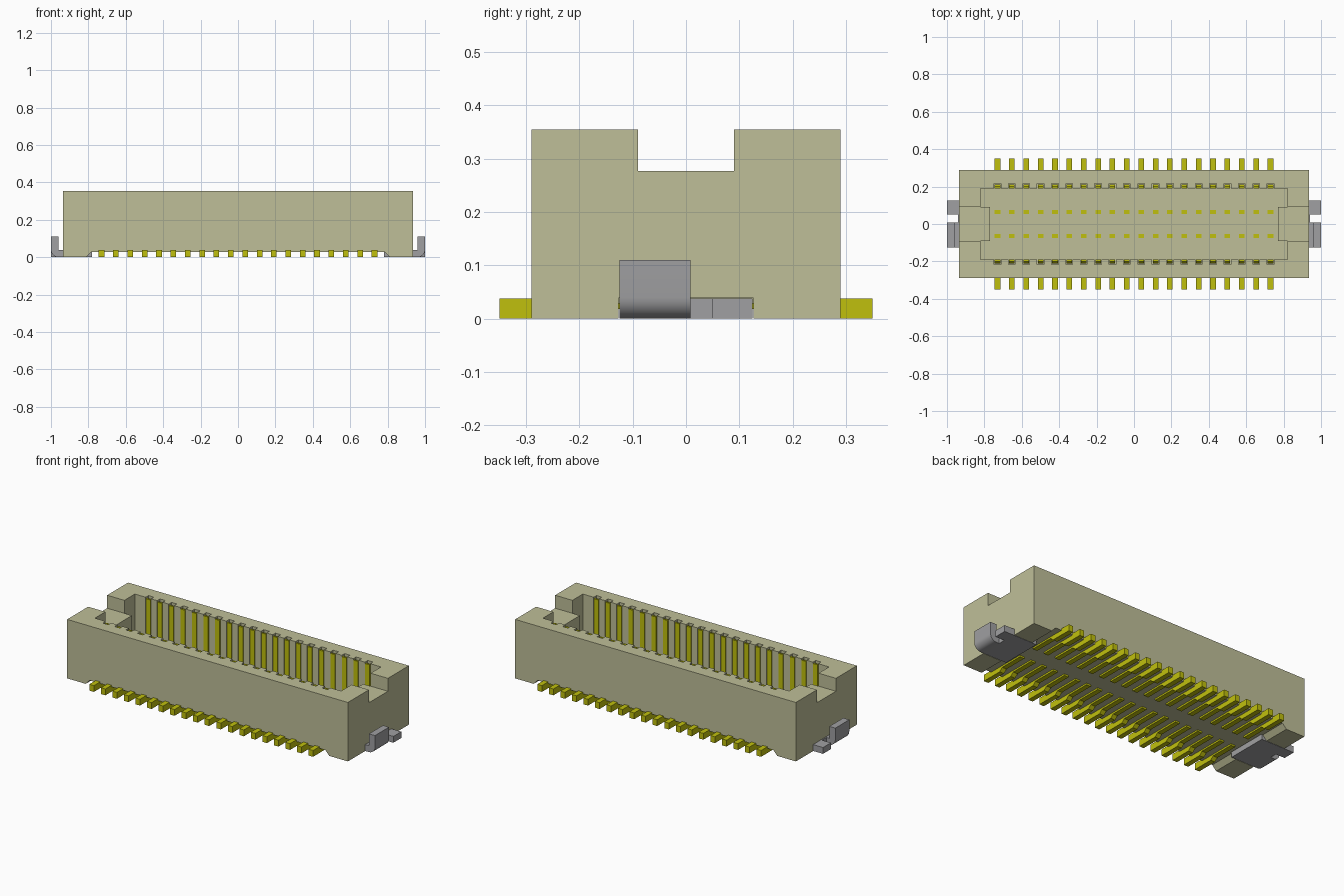
import bpy, bmesh, math
from mathutils import Vector

old = bpy.data.objects.get("Cube")
if old:
    bpy.data.objects.remove(old, do_unlink=True)


def material(name, rgb, rough=0.6):
    m = bpy.data.materials.new(name)
    m.use_nodes = True
    m.diffuse_color = (*rgb, 1)
    bsdf = m.node_tree.nodes["Principled BSDF"]
    bsdf.inputs["Base Color"].default_value = (*rgb, 1)
    bsdf.inputs["Roughness"].default_value = rough
    return m


BEIGE = material("beige plastic", (0.52, 0.52, 0.315))
GOLD = material("gold contact", (0.53, 0.53, 0.004))
GREY = material("grey metal", (0.35, 0.35, 0.36))


def prism(bm, pts, axis, lo, hi):
    """Extrude a 2D outline along an axis: x takes (y,z), y takes (x,z), z takes (x,y)."""
    def place(p, t):
        return {"x": (t, p[0], p[1]), "y": (p[0], t, p[1]), "z": (p[0], p[1], t)}[axis]
    verts = [bm.verts.new(place(p, lo)) for p in pts]
    face = bm.faces.new(verts)
    out = bmesh.ops.extrude_face_region(bm, geom=[face])
    moved = [g for g in out["geom"] if isinstance(g, bmesh.types.BMVert)]
    step = Vector(place((0, 0), hi - lo))
    bmesh.ops.translate(bm, verts=moved, vec=step)


def box(bm, x0, x1, y0, y1, z0, z1):
    prism(bm, [(x0, y0), (x1, y0), (x1, y1), (x0, y1)], "z", z0, z1)


def finish(bm, name, mat):
    bmesh.ops.recalc_face_normals(bm, faces=bm.faces[:])
    me = bpy.data.meshes.new(name)
    bm.to_mesh(me)
    bm.free()
    me.materials.append(mat)
    ob = bpy.data.objects.new(name, me)
    bpy.context.collection.objects.link(ob)
    return ob


def cut(target, bm):
    """Subtract a bmesh from the target and bake the result."""
    cutter = finish(bm, "cutter", BEIGE)
    cutter.hide_render = True
    mod = target.modifiers.new("cut", "BOOLEAN")
    mod.operation, mod.solver, mod.object = "DIFFERENCE", "EXACT", cutter
    bpy.context.view_layer.update()
    dg = bpy.context.evaluated_depsgraph_get()
    me = bpy.data.meshes.new_from_object(target.evaluated_get(dg))
    target.modifiers.clear()
    target.data = me
    bpy.data.objects.remove(cutter, do_unlink=True)


PINS = 20
PIN_X = [-0.73 + i * 1.46 / (PINS - 1) for i in range(PINS)]

# Housing block
bm = bmesh.new()
box(bm, -0.935, 0.935, -0.29, 0.29, 0, 0.355)
housing = finish(bm, "housing", BEIGE)

# Socket cavity with a key block left at each end
bm = bmesh.new()
quarter = [(0.77, 0.09), (0.82, 0.09), (0.82, 0.19)]
outline = (quarter + [(-x, y) for x, y in reversed(quarter)]
           + [(-x, -y) for x, y in quarter] + [(x, -y) for x, y in reversed(quarter)])
prism(bm, outline, "z", 0.06, 0.5)
cut(housing, bm)

# End notches
bm = bmesh.new()
box(bm, -1.1, 1.1, -0.0905, 0.0905, 0.277, 0.6)
cut(housing, bm)

# Shallow channel underneath, sloped at its ends
bm = bmesh.new()
prism(bm, [(-0.83, -0.02), (0.83, -0.02), (0.785, 0.028), (-0.785, 0.028)], "y", -0.5, 0.5)
cut(housing, bm)

# Contact grooves in the long cavity walls
bm = bmesh.new()
for x in PIN_X:
    for s in (-1, 1):
        ys = sorted((s * 0.18, s * 0.217))
        box(bm, x - 0.018, x + 0.018, *ys, 0.065, 0.55)
cut(housing, bm)

# Pockets underneath for the solder clips
bm = bmesh.new()
for s in (-1, 1):
    xs = sorted((s * 0.775, s * 1.1))
    box(bm, *xs, -0.127, 0.127, -0.1, 0.039)
cut(housing, bm)

# Contacts: solder foot, upright against the wall, inward tail with a raised tip
contact = [(0.35, 0), (0.35, 0.038), (0.212, 0.038), (0.212, 0.33), (0.2, 0.347),
           (0.189, 0.347), (0.189, 0.045), (0.075, 0.045), (0.075, 0.062),
           (0.053, 0.062), (0.053, 0.018), (0.2, 0.018), (0.22, 0)]
for s, name in ((-1, "front_contacts"), (1, "back_contacts")):
    bm = bmesh.new()
    for x in PIN_X:
        prism(bm, [(s * y, z) for y, z in contact], "x", x - 0.015, x + 0.015)
    finish(bm, name, GOLD)

# Solder clips: base plate, bent-up tab with a round heel, and a flat tab
R = 0.04
heel = [(1 - R + R * math.sin(a), R - R * math.cos(a))
        for a in (math.pi / 2 * i / 8 for i in range(9))]
bent = [(0.93, 0)] + heel + [(1.0, 0.11), (0.96, 0.11), (0.96, 0.038), (0.93, 0.038)]
for s, name in ((1, "left_clip"), (-1, "right_clip")):
    bm = bmesh.new()
    xs = sorted((s * 0.78, s * 0.94))
    box(bm, *xs, -0.125, 0.125, 0.0, 0.038)
    prism(bm, [(s * x, z) for x, z in bent], "y", -0.125, 0.008)
    xs = sorted((s * 0.935, s * 1.0))
    box(bm, *xs, 0.05, 0.125, 0, 0.038)
    clip = finish(bm, name, GREY)
    bpy.ops.object.select_all(action="DESELECT")
    clip.select_set(True)
    bpy.context.view_layer.objects.active = clip
    bpy.ops.object.shade_smooth_by_angle(angle=math.radians(30))
